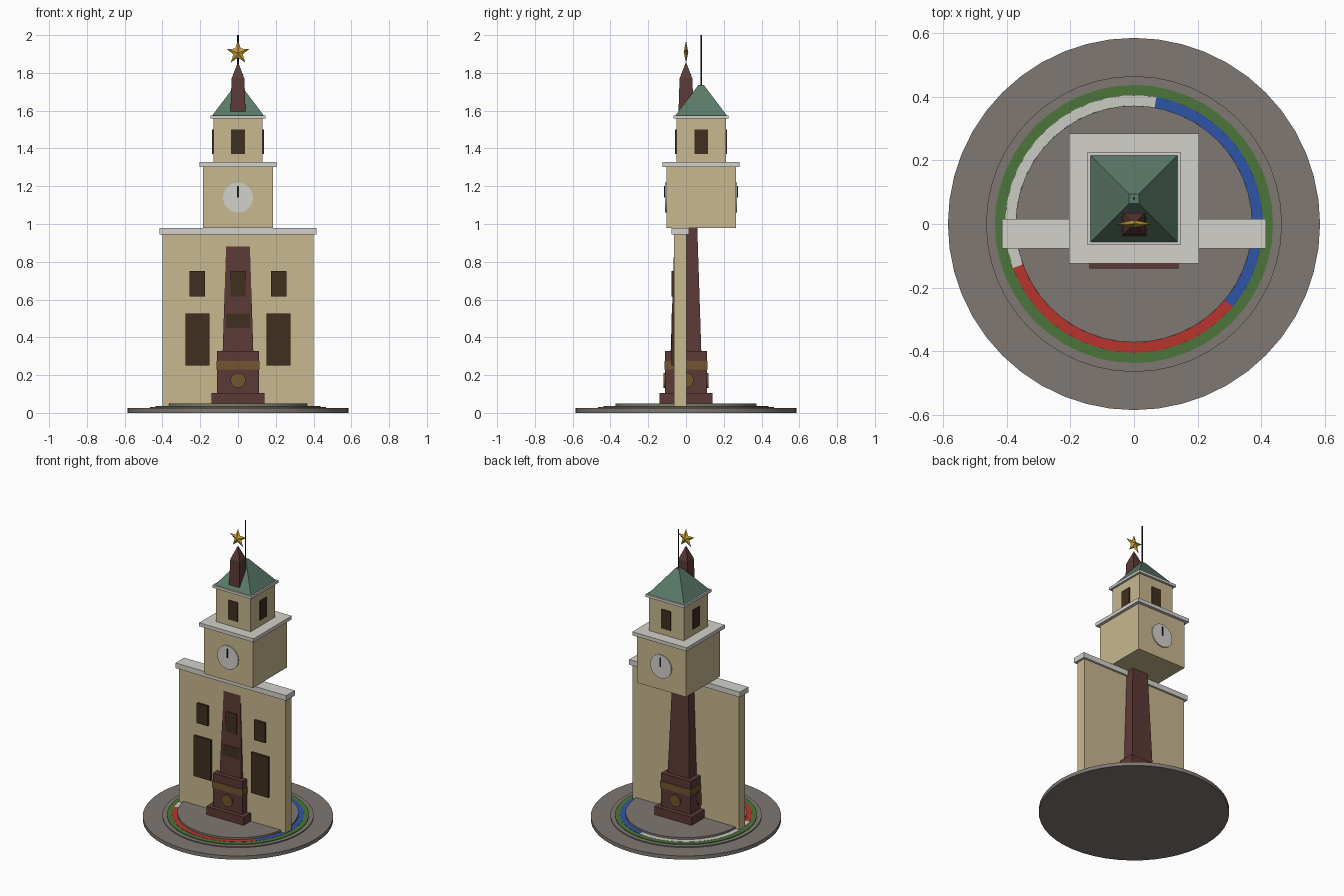
import bpy
import bmesh
from math import sin, cos, pi, radians
from mathutils import Matrix, Vector

if "Cube" in bpy.data.objects:
    bpy.data.objects.remove(bpy.data.objects["Cube"], do_unlink=True)


def material(name, hex_colour):
    def linear(c):
        return c / 12.92 if c <= 0.04045 else ((c + 0.055) / 1.055) ** 2.4
    rgb = [linear(v / 255) for v in bytes.fromhex(hex_colour)]
    mat = bpy.data.materials.new(name)
    mat.use_nodes = True
    mat.diffuse_color = (*rgb, 1)
    mat.node_tree.nodes["Principled BSDF"].inputs["Base Color"].default_value = (*rgb, 1)
    return mat


PAVING = material("paving", "7F7872")
GRASS = material("grass", "4C753A")
WHITE = material("white_flowers", "CBCBC5")
RED = material("red_flowers", "B8352F")
BLUE = material("blue_flowers", "2F55A8")
STUCCO = material("stucco", "C8B890")
TRIM = material("trim", "D4D1CB")
GLASS = material("window_brown", "40301F")
COPPER = material("green_roof", "5A7A68")
GRANITE = material("granite", "5C3A36")
BRONZE = material("bronze", "735530")
GOLD = material("gold", "C99F35")
IRON = material("iron", "1C1A1A")


def finish(name, bm, mat, smooth=False):
    bmesh.ops.recalc_face_normals(bm, faces=bm.faces)
    mesh = bpy.data.meshes.new(name)
    bm.to_mesh(mesh)
    bm.free()
    mesh.materials.append(mat)
    obj = bpy.data.objects.new(name, mesh)
    bpy.context.collection.objects.link(obj)
    if smooth:
        bpy.ops.object.select_all(action="DESELECT")
        obj.select_set(True)
        bpy.context.view_layer.objects.active = obj
        bpy.ops.object.shade_smooth_by_angle(angle=radians(30))
    return obj


def box(name, x, y, z, mat):
    """Box from (min, max) pairs."""
    bm = bmesh.new()
    bmesh.ops.create_cube(bm, size=1)
    for v in bm.verts:
        for i, (low, high) in enumerate((x, y, z)):
            v.co[i] = low if v.co[i] < 0 else high
    return finish(name, bm, mat)


def square_block(name, half, z0, z1, mat, y=0):
    return box(name, (-half, half), (y - half, y + half), (z0, z1), mat)


def square_loft(name, sections, mat, y=0):
    """Stack of square cross-sections given as (half width, height)."""
    bm = bmesh.new()
    rings = [[bm.verts.new((sx * h, y + sy * h, z))
              for sx, sy in ((-1, -1), (1, -1), (1, 1), (-1, 1))] for h, z in sections]
    bm.faces.new(rings[0])
    bm.faces.new(rings[-1])
    for a, b in zip(rings, rings[1:]):
        for i in range(4):
            j = (i + 1) % 4
            bm.faces.new((a[i], a[j], b[j], b[i]))
    return finish(name, bm, mat)


def disc(name, radius, depth, centre, mat, turn=None, sides=48):
    bm = bmesh.new()
    matrix = Matrix.Translation(centre) @ (turn or Matrix())
    bmesh.ops.create_cone(bm, cap_ends=True, segments=sides, radius1=radius,
                          radius2=radius, depth=depth, matrix=matrix)
    return finish(name, bm, mat, smooth=True)


def ring_arc(name, inner, outer, z0, z1, start, sweep, mat):
    """Flat bed swept around the centre through an angle in degrees."""
    bm = bmesh.new()
    profile = [bm.verts.new((r, 0, z)) for r, z in
               ((inner, z0), (outer, z0), (outer, z1), (inner, z1))]
    face = bm.faces.new(profile)
    bmesh.ops.rotate(bm, verts=bm.verts, matrix=Matrix.Rotation(radians(start), 3, "Z"))
    bmesh.ops.spin(bm, geom=[face, *face.edges, *face.verts], axis=(0, 0, 1),
                   cent=(0, 0, 0), angle=radians(sweep), steps=max(3, round(sweep / 7.5)))
    if sweep == 360:
        bmesh.ops.remove_doubles(bm, verts=bm.verts, dist=1e-4)
    else:
        bm.faces.new(profile) if not face.is_valid else None
    return finish(name, bm, mat, smooth=True)


# Round plaza with flower beds
disc("plaza_base", 0.585, 0.025, (0, 0, 0.0125), PAVING)
disc("plaza_step", 0.465, 0.007, (0, 0, 0.0285), PAVING)
disc("plaza_platform", 0.372, 0.022, (0, 0, 0.039), PAVING)
ring_arc("grass_bed", 0.405, 0.437, 0.028, 0.036, 0, 360, GRASS)
for i, (label, mat) in enumerate((("white", WHITE), ("red", RED), ("blue", BLUE))):
    ring_arc(label + "_flower_bed", 0.372, 0.405, 0.028, 0.037, 80 + 120 * i, 120, mat)

# Facade wall with its windows
box("facade_wall", (-0.4, 0.4), (-0.063, 0.002), (0.03, 0.945), STUCCO)
box("facade_cap", (-0.415, 0.415), (-0.077, 0.016), (0.945, 0.98), TRIM)
for side, x in (("right", -0.215), ("middle", 0), ("left", 0.215)):
    for level, half, low, high in (("lower", 0.064, 0.25, 0.525), ("upper", 0.041, 0.615, 0.75)):
        box(f"{level}_window_{side}", (x - half, x + half), (-0.077, -0.06), (low, high), GLASS)

# Clock tower
TY = 0.08
square_block("clock_stage", 0.184, 0.98, 1.305, STUCCO, TY)
square_block("clock_cornice", 0.204, 1.303, 1.327, TRIM, TY)
square_block("belfry", 0.131, 1.325, 1.56, STUCCO, TY)
square_block("belfry_cornice", 0.146, 1.558, 1.575, TRIM, TY)
square_loft("tower_roof", ((0.136, 1.575), (0.015, 1.735)), COPPER, TY)
disc("flagpole", 0.004, 0.28, (0, TY, 1.86), IRON, sides=8)

FACING = Matrix.Rotation(pi / 2, 4, "X")
for label, s in (("front", -1), ("back", 1)):
    face_y = TY + s * 0.186
    disc(label + "_clock_face", 0.079, 0.01, (0, face_y, 1.14), TRIM, FACING, 32)
    ys = sorted((face_y, face_y + s * 0.01))
    box(label + "_clock_hand", (-0.004, 0.004), ys, (1.14, 1.2), IRON)

# Belfry openings and pedestal medallions on all four sides
for i, label in enumerate(("front", "left", "back", "right")):
    spin = Matrix.Rotation(i * pi / 2, 4, "Z")
    opening = box("belfry_opening_" + label, (-0.036, 0.036), (-0.137, -0.125),
                  (1.37, 1.5), GLASS)
    opening.data.transform(Matrix.Translation((0, TY, 0)) @ spin)
    medal = spin @ Vector((0, -0.114, 0.172))
    disc("medallion_" + label, 0.04, 0.01, medal, BRONZE, spin @ FACING, 24)

# Obelisk
square_block("obelisk_plinth", 0.14, 0.045, 0.105, GRANITE)
square_block("obelisk_pedestal", 0.11, 0.105, 0.328, GRANITE)
square_block("pedestal_band", 0.115, 0.23, 0.275, BRONZE)
square_loft("obelisk_shaft", ((0.081, 0.328), (0.034, 1.77), (0.001, 1.855)), GRANITE)

# Faceted star on the obelisk tip
bm = bmesh.new()
rim = []
for i in range(10):
    r = 0.026 if i % 2 else 0.065
    rim.append(bm.verts.new((r * sin(i * pi / 5), 0, 1.907 + r * cos(i * pi / 5))))
for y in (-0.012, 0.012):
    hub = bm.verts.new((0, y, 1.907))
    for i in range(10):
        bm.faces.new((hub, rim[i], rim[(i + 1) % 10]))
finish("star", bm, GOLD)
